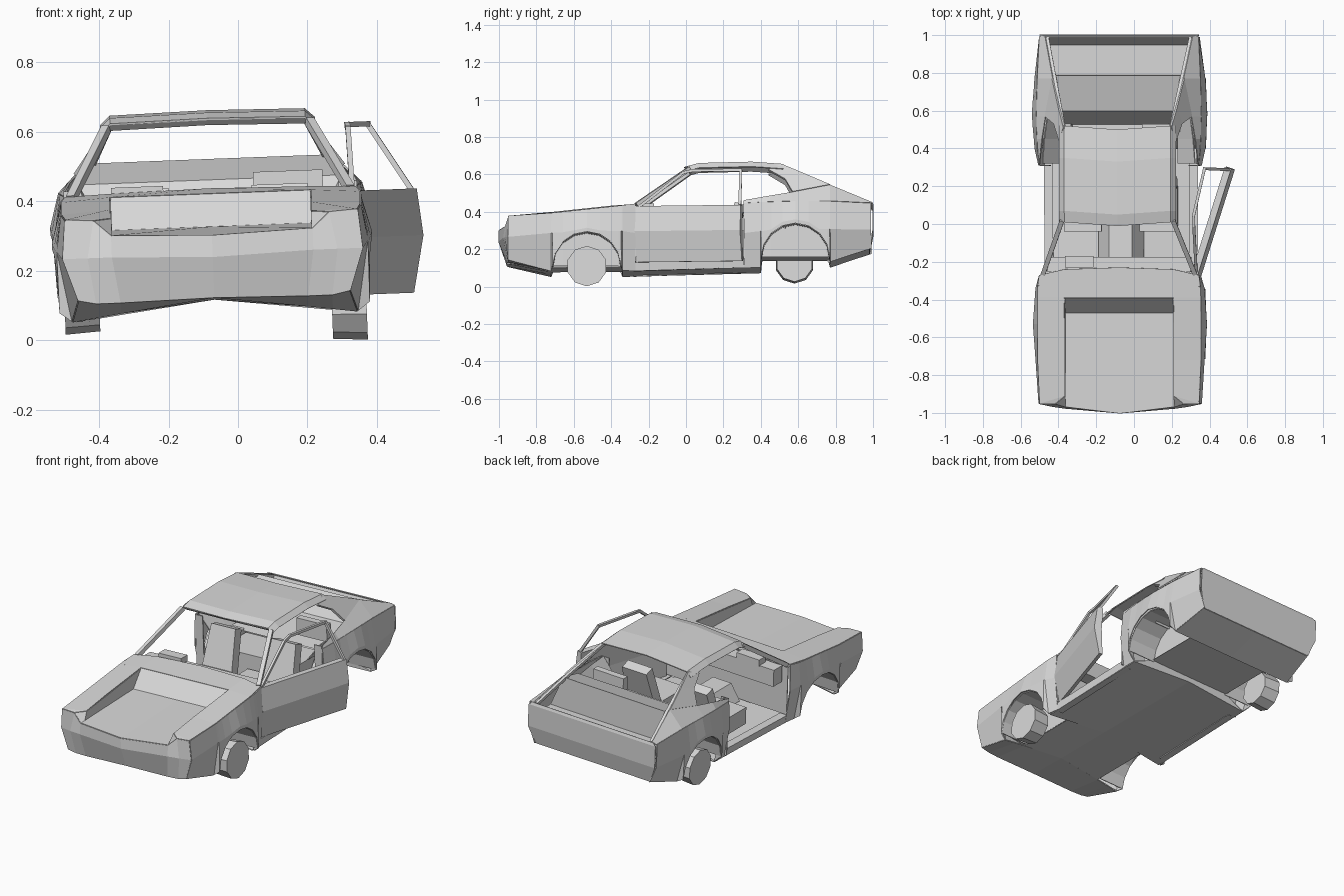
import bpy, bmesh
from math import sin, cos, pi, radians
from mathutils import Matrix, Vector

cube = bpy.data.objects.get("Cube")
if cube:
    bpy.data.objects.remove(cube, do_unlink=True)

# One bare grey paint for the whole shell
grey = bpy.data.materials.new("bare grey")
grey.use_nodes = True
paint = (.7, .7, .7, 1)
grey.diffuse_color = paint
grey.node_tree.nodes["Principled BSDF"].inputs["Base Color"].default_value = paint

# The whole car leans a little to one side
ROLL = Matrix.Rotation(radians(-2.2), 4, 'Y')
LEAN = Matrix.Translation((-.075, 0, .3)) @ ROLL @ Matrix.Translation((0, 0, -.3))


def finish(name, bm, mirror=True, thick=0):
    """Turn a bmesh into a leaning, optionally mirrored and thickened part."""
    bmesh.ops.remove_doubles(bm, verts=bm.verts, dist=.0005)
    bmesh.ops.recalc_face_normals(bm, faces=bm.faces)
    mesh = bpy.data.meshes.new(name)
    bm.to_mesh(mesh)
    bm.free()
    mesh.materials.append(grey)
    part = bpy.data.objects.new(name, mesh)
    bpy.context.scene.collection.objects.link(part)
    part.matrix_world = LEAN
    if mirror:
        part.modifiers.new("mirror", 'MIRROR').use_clip = True
    if thick:
        modifier = part.modifiers.new("thickness", 'SOLIDIFY')
        modifier.thickness = thick
        modifier.offset = 0
    return part


def panel(name, rows, mirror=True, thick=.006):
    """Sheet metal panel through rows of points."""
    bm = bmesh.new()
    grid = [[bm.verts.new(point) for point in row] for row in rows]
    for low, high in zip(grid, grid[1:]):
        for i in range(len(low) - 1):
            bm.faces.new((low[i], low[i + 1], high[i + 1], high[i]))
    return finish(name, bm, mirror, thick)


def block(name, center, size, mirror=True, tilt=0, taper=1):
    """Box, optionally leaning back and narrowing towards the top."""
    bm = bmesh.new()
    for vert in bmesh.ops.create_cube(bm, size=1)["verts"]:
        if vert.co.z > 0:
            vert.co.x *= taper
    turn = Matrix.Rotation(radians(tilt), 4, 'X')
    place = Matrix.Translation(center) @ turn @ Matrix.Diagonal((*size, 1))
    bmesh.ops.transform(bm, matrix=place, verts=bm.verts)
    return finish(name, bm, mirror)


def bars(name, points, width, mirror=True):
    """Chain of square bars along a path."""
    bm = bmesh.new()
    for start, end in zip(points, points[1:]):
        a, b = Vector(start), Vector(end)
        turn = (b - a).to_track_quat('Z', 'Y').to_matrix().to_4x4()
        size = Matrix.Diagonal((width, width, (b - a).length + width / 2, 1))
        made = bmesh.ops.create_cube(bm, size=1)["verts"]
        bmesh.ops.transform(bm, verts=made,
                            matrix=Matrix.Translation((a + b) / 2) @ turn @ size)
    return finish(name, bm, mirror)


# Side section along the car: y, then x and z of lower edge, crease and shoulder
SECTIONS = [
    (-.95, .39, .13, .43, .25, .42, .36), (-.72, .41, .07, .445, .27, .43, .375),
    (-.53, .41, .07, .458, .28, .43, .395), (-.34, .41, .07, .445, .28, .43, .415),
    (-.27, .40, .07, .425, .27, .42, .425), (.31, .40, .09, .43, .27, .42, .43),
    (.40, .40, .09, .45, .28, .43, .435), (.58, .41, .10, .462, .29, .435, .44),
    (.77, .41, .12, .45, .29, .43, .44), (.99, .38, .19, .42, .29, .42, .43),
]


def section(y):
    for a, b in zip(SECTIONS, SECTIONS[1:]):
        if y <= b[0]:
            break
    f = (y - a[0]) / (b[0] - a[0])
    v = [p + (q - p) * f for p, q in zip(a, b)]
    return [[v[i], y, v[i + 1]] for i in range(1, 6, 2)]


def fender(name, ends, arch_y, arch_z, well_z, radius=.182, steps=8):
    """Side panel with a wheel arch cut in its lower edge, plus the wheel well."""
    angles = [pi * i / steps for i in range(steps + 1)]
    arch = {arch_y - radius * cos(a): arch_z + radius * sin(a) for a in angles}
    rows = []
    for y in sorted([*ends, *arch]):
        low, crease, shoulder = section(y)
        if y in arch:
            low = [crease[0], y, arch[y]]
            crease[2] = max(crease[2], arch[y] + .02)
        rows.append([low, crease, shoulder])
    panel(name + "_side", rows)
    inner = .26
    panel(name + "_wheel_well", [[(.445, y, z), (inner, y, z), (inner, y, well_z)]
                                 for y, z in arch.items()])


fender("front", [-.95, -.72, -.34, -.27], -.53, .095, .10)
fender("rear", [.31, .40, .77, .99], .585, .14, .15)

# Sill below the door opening
panel("sill", [[(.36, y, z + .04), (.405, y, z + .04), (.40, y, z), (.36, y, z)]
               for y, z in ((-.28, .07), (.32, .09))])

# Nose, bumper and front belly
panel("nose", [
    [(0, -1, .30), (.29, -.965, .31), (.34, -.95, .355), (.42, -.95, .36)],
    [(0, -1, .24), (.29, -.975, .25), (.36, -.965, .25), (.43, -.95, .25)],
    [(0, -.96, .125), (.27, -.955, .12), (.34, -.95, .12), (.39, -.95, .13)],
    [(0, -.72, .12), (.27, -.72, .09), (.34, -.72, .08), (.41, -.72, .07)],
])

# Cowl, wing tops and the open engine bay
panel("cowl", [[(0, -.23, .435), (.29, -.24, .43), (.42, -.27, .425)],
               [(0, -.39, .42), (.29, -.39, .42), (.43, -.39, .41)]])
panel("wing_top", [[(.29, -.39, .42), (.43, -.39, .41)],
                   [(.29, -.72, .385), (.43, -.72, .375)],
                   [(.29, -.91, .36), (.42, -.95, .36)],
                   [(.34, -.95, .355), (.42, -.95, .36)]])
panel("engine_bay", [[(0, -.39, .42), (.29, -.39, .42)],
                     [(0, -.47, .325), (.29, -.47, .325)],
                     [(0, -1, .30), (.29, -.965, .31)]])
panel("engine_bay_wall", [[(.29, -.39, .42), (.29, -.47, .325)],
                          [(.29, -.91, .36), (.29, -.93, .312)],
                          [(.34, -.95, .355), (.29, -.965, .31)]])
panel("firewall", [[(0, -.27, z), (.41, -.27, z)] for z in (.12, .42)])

# Underbody, arched across and narrow between the wheels
panel("underbody", [[(0, y, max(z, .12)), (x, y, z)] for y, x, z in (
    (-.72, .27, .09), (-.34, .27, .09), (-.34, .40, .07), (.40, .40, .09),
    (.40, .27, .15), (.77, .27, .15), (.77, .41, .12), (.98, .38, .19))])

# Roof with its turned-down edge
panel("roof", [[(0, y, z + .005), (.28, y + .02, z), (.308, y + .02, z - .026)]
               for y, z in ((-.01, .632), (.05, .648), (.33, .655), (.5, .643))])
panel("roof_header", [[(0, -.01, .637), (.285, .01, .63)],
                      [(0, .01, .62), (.28, .025, .614)]], thick=0)
bars("windscreen_pillar", [(.40, -.26, .425), (.295, .015, .617)], .024)

# Rear quarters, rising to the rails beside the hatch opening
rail = [(.345, .77, .53), (.39, .995, .435)]
belt = [(.42, .31, .445), (.405, .45, .47), (.385, .57, .49), *rail]
panel("rear_quarter", [[section(p[1])[2], p] for p in belt])
panel("rear_pillar", [[belt[2], rail[0]],
                      [(.335, .53, .56), (.31, .62, .595)],
                      [(.305, .44, .612), (.28, .51, .642)]], thick=.015)
bars("hatch_rail", [(.28, .50, .634), (.335, .77, .523), (.378, .98, .428)], .016)
panel("door_jamb", [[(x, .31, .10), (x, .31, .445)] for x in (.37, .42)])
panel("quarter_trim", [[(x, y, .45), (.31, y, .335)]
                       for x, y in ((.405, .32), (.395, .45), (.375, .6))])

# Tail panel, load bay with its raised shelf, and rear seat back
panel("tail", [[(0, y, z), (x, y, z)] for x, y, z in (
    (.40, .995, .435), (.42, 1, .42), (.42, 1, .29), (.38, .98, .19))])
panel("load_bay", [[(0, y, z), (x, y, z)] for x, y, z in (
    (.40, .99, .43), (.41, .95, .34), (.42, .79, .335), (.345, .785, .52),
    (.38, .60, .46), (.36, .53, .30))])

# Cabin
block("rear_bench", (0, .42, .22), (.5, .24, .14), False)
block("rear_headrest", (.225, .51, .43), (.2, .04, .1), False)
block("seat_cushion", (.20, .08, .17), (.2, .24, .1))
block("seat_back", (.20, .25, .31), (.2, .06, .26), tilt=-18, taper=.8)
block("tunnel", (0, .02, .17), (.24, .52, .09), False, taper=.5)
block("dashboard", (0, -.215, .365), (.76, .08, .1), False)
block("instrument_hood", (-.21, -.2, .43), (.15, .06, .04), False)

# Open door, hinged at its front edge
swing = radians(17.5)
along = Vector((sin(swing), cos(swing), 0))
outward = Vector((cos(swing), -sin(swing), 0))
hinge = Vector((.417, -.27, 0))


def on_door(t, out, z):
    return hinge + along * t + outward * out + Vector((0, 0, z))


lower = [(0, .415), (.015, .28), (-.02, .115)]
inner = [(-.035, .415), (-.03, .28), (-.04, .115)]
panel("door", [[on_door(t, *spot) for spot in lower + inner[::-1] + lower[:1]]
               for t in (0, .59)], mirror=False, thick=0)
for end, t in (("front", 0), ("rear", .59)):
    panel("door_edge_" + end, [[on_door(t, *spot) for spot in side]
                               for side in (lower, inner)], mirror=False, thick=0)
bars("door_window_frame", [on_door(*p) for p in (
    (.02, -.015, .415), (.24, -.09, .595), (.29, -.108, .606), (.55, -.128, .606),
    (.58, -.015, .415))], .015, mirror=False)


# The two remaining wheels, on opposite corners
def wheel(name, center, radius, width=.1):
    bm = bmesh.new()
    bmesh.ops.create_cone(bm, cap_ends=True, segments=10, radius1=radius * .94,
                          radius2=radius, depth=width)
    side = 1 if center[0] > 0 else -1
    finish(name, bm, mirror=False).matrix_world = (
        Matrix.Translation(center) @ ROLL @ Matrix.Rotation(side * pi / 2, 4, 'Y')
        @ Matrix.Rotation(pi / 10, 4, 'Z'))


wheel("front_wheel", (.32, -.53, .108), .108)
wheel("rear_wheel", (-.45, .58, .122), .104)
